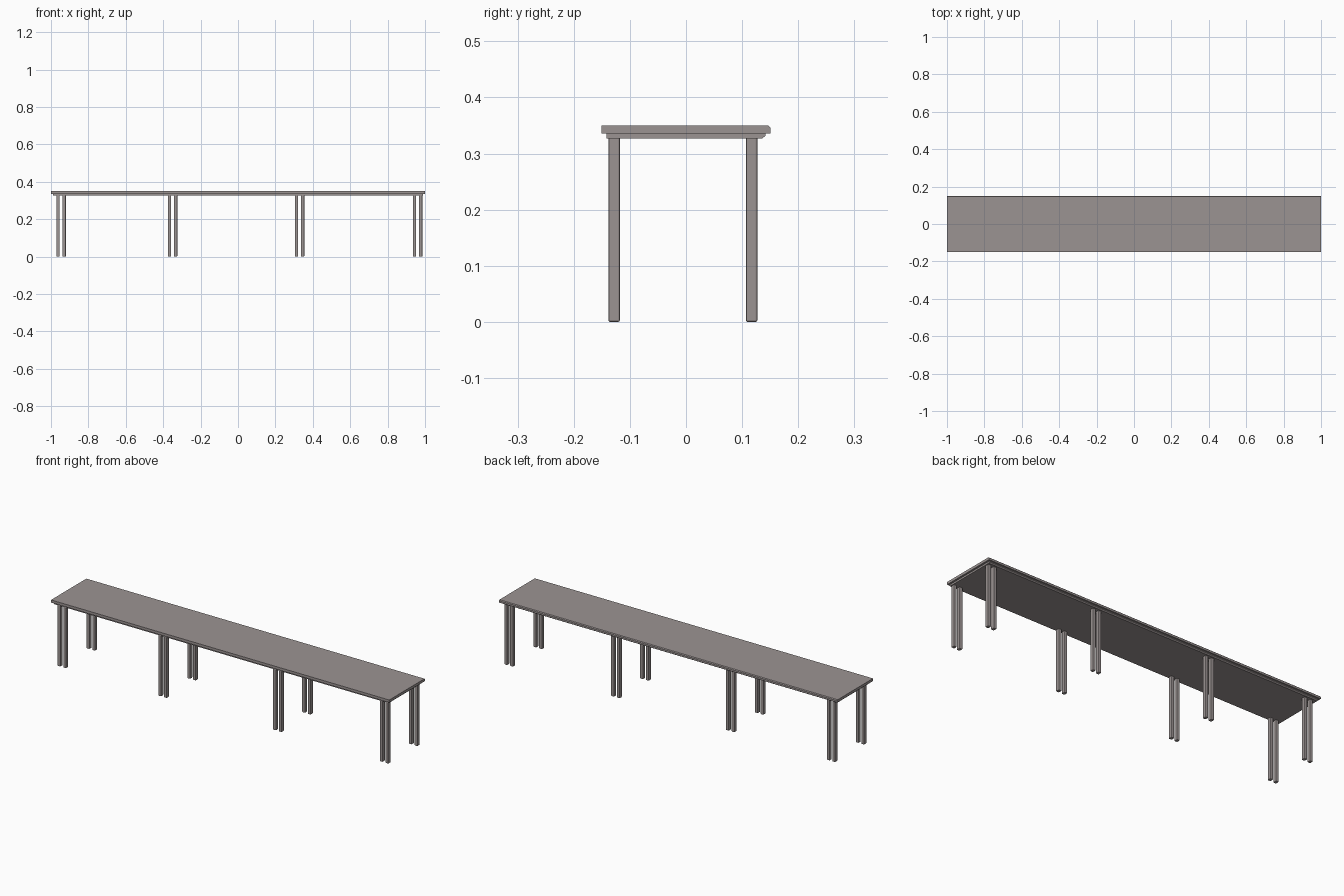
import bpy, bmesh

if "Cube" in bpy.data.objects:
    bpy.data.objects.remove(bpy.data.objects["Cube"])

mat = bpy.data.materials.new("warm grey")
mat.diffuse_color = (0.33, 0.295, 0.29, 1)
mat.use_nodes = True
mat.node_tree.nodes["Principled BSDF"].inputs["Base Color"].default_value = mat.diffuse_color


def finish(name, bm):
    bmesh.ops.recalc_face_normals(bm, faces=bm.faces)
    me = bpy.data.meshes.new(name)
    bm.to_mesh(me)
    bm.free()
    me.materials.append(mat)
    ob = bpy.data.objects.new(name, me)
    bpy.context.collection.objects.link(ob)
    return ob


def slab(name, half_x, profile):
    """Extrude a y-z profile along x."""
    bm = bmesh.new()
    face = bm.faces.new([bm.verts.new((-half_x, y, z)) for y, z in profile])
    ext = bmesh.ops.extrude_face_region(bm, geom=[face])
    verts = [v for v in ext["geom"] if isinstance(v, bmesh.types.BMVert)]
    bmesh.ops.translate(bm, verts=verts, vec=(2 * half_x, 0, 0))
    return finish(name, bm)


def leg(name, x, y, sx, sy, top):
    """Square post with softened vertical and bottom edges."""
    bm = bmesh.new()
    bmesh.ops.create_cube(bm, size=1)
    bmesh.ops.scale(bm, verts=bm.verts, vec=(sx, sy, top))
    bmesh.ops.translate(bm, verts=bm.verts, vec=(x, y, top / 2))
    edges = [e for e in bm.edges
             if min(v.co.z for v in e.verts) < 0.01]
    bmesh.ops.bevel(bm, geom=edges, offset=0.003, segments=2,
                    profile=0.5, affect='EDGES')
    return finish(name, bm)


# Top board, chamfered along the back upper edge
slab("table_top", 1.0, [(-0.151, 0.336), (0.151, 0.336), (0.151, 0.346),
                        (0.147, 0.35), (-0.151, 0.35)])

# Under board, chamfered along the back lower edge
slab("under_board", 0.99, [(-0.142, 0.327), (0.136, 0.327), (0.142, 0.332),
                           (0.142, 0.336), (-0.142, 0.336)])

# Paired legs at four stations, front and back
for i, xc in enumerate((-0.946, -0.35, 0.329, 0.96)):
    for side, y in (("front", -0.128), ("back", 0.117)):
        for j, dx in enumerate((-0.0168, 0.0168)):
            leg(f"{side}_leg_{i + 1}_{j + 1}", xc + dx, y, 0.0175, 0.0205, 0.3275)
